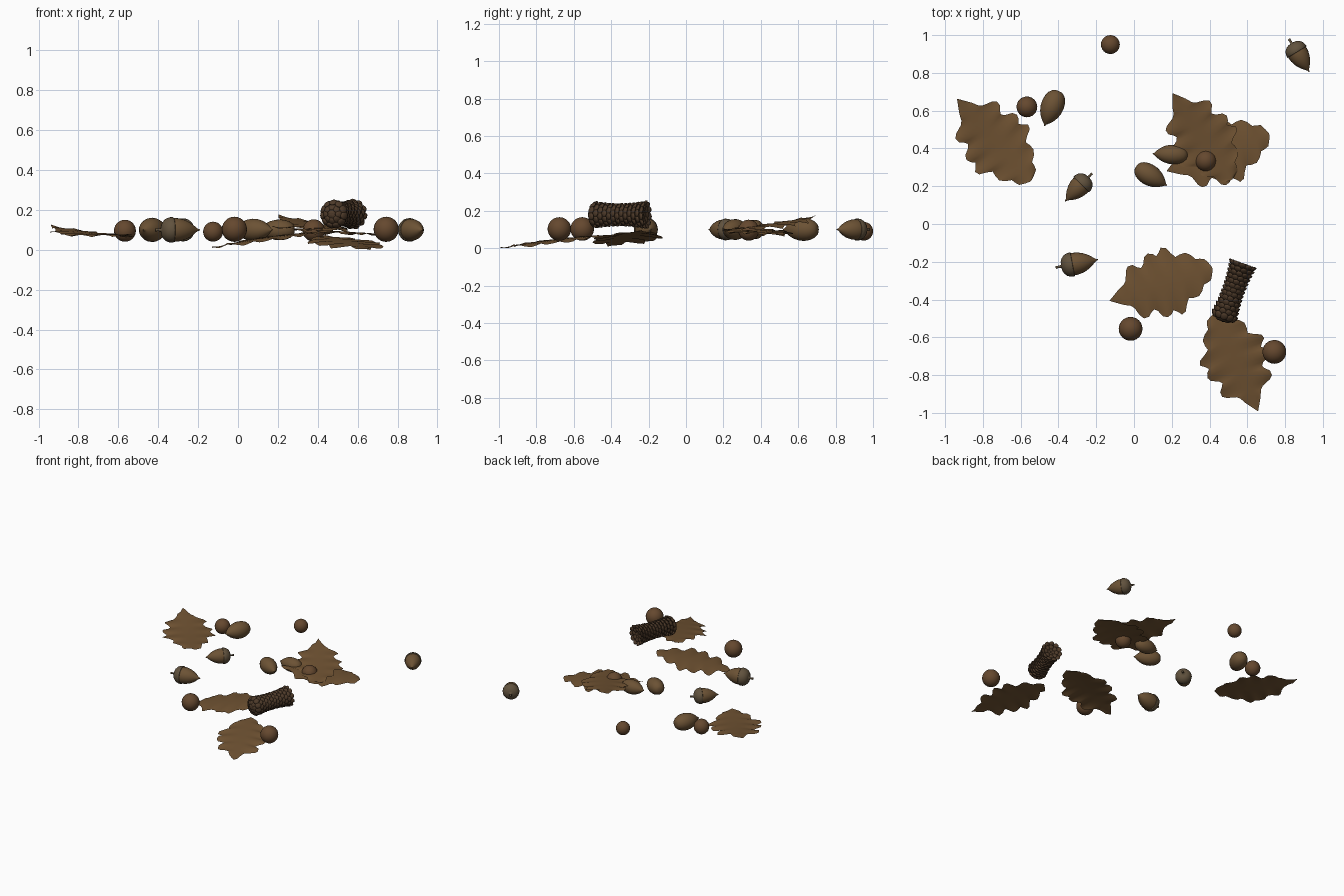
import bpy, bmesh, math
from mathutils import Vector, Matrix

if "Cube" in bpy.data.objects:
    bpy.data.objects.remove(bpy.data.objects["Cube"])


def material(name, rgb):
    m = bpy.data.materials.new(name)
    m.diffuse_color = (*rgb, 1)
    m.use_nodes = True
    m.node_tree.nodes["Principled BSDF"].inputs["Base Color"].default_value = m.diffuse_color
    return m


LEAF = material("leaf_brown", (0.16, 0.085, 0.032))
SHELL = material("acorn_shell", (0.15, 0.085, 0.035))
CAP = material("acorn_cap", (0.12, 0.085, 0.048))
NUT = material("nut_brown", (0.13, 0.065, 0.028))
CONE = material("cone_brown", (0.075, 0.042, 0.022))


def finish(bm, name, mat, matrix=Matrix()):
    me = bpy.data.meshes.new(name)
    bmesh.ops.recalc_face_normals(bm, faces=bm.faces)
    bm.to_mesh(me)
    bm.free()
    for p in me.polygons:
        p.use_smooth = True
    me.materials.append(mat)
    ob = bpy.data.objects.new(name, me)
    bpy.context.collection.objects.link(ob)
    ob.matrix_world = matrix
    return ob


def lathe(name, profile, mat, matrix, n=24):
    # revolve (x, radius) points around the local x axis
    bm = bmesh.new()
    rings = []
    for x, r in profile:
        if r == 0:
            rings.append([bm.verts.new((x, 0, 0))] * n)
        else:
            rings.append([bm.verts.new((x, r * math.cos(2 * math.pi * i / n),
                                        r * math.sin(2 * math.pi * i / n))) for i in range(n)])
    for a, b in zip(rings, rings[1:]):
        for i in range(n):
            j = (i + 1) % n
            bm.faces.new(list(dict.fromkeys((a[i], a[j], b[j], b[i]))))
    return finish(bm, name, mat, matrix)


# round nuts: x, y, radius
for k, (x, y, r) in enumerate([(-.125, .95, .05), (-.567, .62, .055), (-.018, -.555, .063),
                               (.743, -.677, .063), (.38, .335, .056)]):
    bm = bmesh.new()
    bmesh.ops.create_uvsphere(bm, u_segments=24, v_segments=14, radius=r)
    finish(bm, f"round_nut_{k + 1}", NUT, Matrix.Translation((x, y, .045 + r * .92)))

# acorns: stem/blunt end xy, tip xy, radius, has cap
BARE = [(0, 0), (.01, .3), (.04, .52), (.12, .76), (.24, .93), (.38, 1), (.52, .97), (.66, .84),
        (.78, .62), (.87, .38), (.92, .2), (.95, .1), (.98, .07), (1, 0)]
BODY = [(.3, .0), (.3, .93), (.42, .98), (.53, .95), (.65, .83), (.76, .63), (.85, .4),
        (.91, .2), (.95, .09), (.985, .06), (1, 0)]
HAT = [(0, 0), (0, .13), (.06, .1), (.13, .13), (.14, .4), (.17, .66), (.23, .9), (.31, 1.03),
       (.385, 1.06), (.4, 1.03), (.39, .9)]
for k, (a, t, r, cap) in enumerate([
        ((-.40, .705), (-.475, .518), .061, False),
        ((.01, .303), (.175, .203), .056, False),
        ((.285, .365), (.098, .372), .052, False),
        ((-.222, .268), (-.365, .12), .055, True),
        ((-.415, -.23), (-.19, -.188), .061, True),
        ((.82, .98), (.928, .805), .056, True)]):
    a, t = Vector(a), Vector(t)
    d = t - a
    mw = (Matrix.Translation((a.x, a.y, .1)) @ Matrix.Rotation(math.atan2(d.y, d.x), 4, 'Z'))
    fit = lambda prof: [(s * d.length, q * r) for s, q in prof]
    lathe(f"acorn_{k + 1}", fit(BODY if cap else BARE), SHELL, mw)
    if cap:
        lathe(f"acorn_cap_{k + 1}", fit(HAT), CAP, mw)

# oak leaf half-width along its length (tip at 0)
EDGE = [(0, 0), (.06, .035), (.13, .075), (.19, .10), (.22, .13), (.25, .21), (.28, .245), (.33, .245),
        (.37, .21), (.40, .195), (.43, .22), (.46, .28), (.50, .30), (.54, .285), (.57, .255),
        (.60, .28), (.63, .315), (.67, .30), (.70, .24), (.73, .195), (.77, .205), (.82, .205),
        (.86, .17), (.89, .12), (.92, .115), (.96, .10), (.985, .05), (1, .01)]
HALF = 6


def leaf(name, tip, base, sag=0.0):
    tip, base = Vector(tip), Vector(base)
    axis = base - tip
    L = axis.length
    side = Vector((-axis.y, axis.x, 0)).normalized()
    bm = bmesh.new()
    rows = []
    for s, w in EDGE:
        row = []
        for i in range(-HALF, HALF + 1):
            f = i / HALF
            t = f * w * L * 1.02
            p = tip + axis * (s - .03 * abs(f) * math.sin(math.pi * s)) + side * t
            p.z += -sag * math.sin(math.pi * s)
            p.z += -.012 * f * f * (w / .3) + .007 * f * f * math.sin(s * 36 + (1 if f > 0 else 2.5))
            p.z = max(p.z, 0)
            row.append(bm.verts.new(p))
        rows.append(row)
    for a, b in zip(rows, rows[1:]):
        for i in range(2 * HALF):
            bm.faces.new((a[i], a[i + 1], b[i + 1], b[i]))
    bmesh.ops.remove_doubles(bm, verts=bm.verts, dist=1e-5)
    finish(bm, name, LEAF)


leaf("leaf_1", (-.937, .663, .12), (-.546, .228, .075), .012)
leaf("leaf_2", (.203, .693, .172), (.515, .233, .10), .006)
leaf("leaf_3", (.172, .28, .115), (.715, .476, .08), 0)
leaf("leaf_4", (-.13, -.407, .01), (.414, -.233, .092), -.012)
leaf("leaf_5", (.657, -.992, 0), (.43, -.468, .07), -.008)

# pine cone: core with rings of overlapping scales, slightly waisted
mw = (Matrix.Translation((.525, -.355, .179)) @
      Matrix.Rotation(math.atan2(.30, .107), 4, 'Z'))
lathe("cone_core", [(-.14, 0), (-.14, .035), (0, .045), (.12, .045), (.12, 0)], CONE, mw)
bm = bmesh.new()


def scale_piece(x, r, ang, lean, size):
    m = (Matrix.Rotation(ang, 4, 'X') @ Matrix.Translation((x, 0, r)) @
         Matrix.Rotation(-lean, 4, 'Y') @
         Matrix.Diagonal((size * 1.05, size, size * .42, 1)))
    bmesh.ops.create_icosphere(bm, subdivisions=2, radius=1, matrix=m)


RINGS, PER = 13, 11
for i in range(RINGS):
    u = i / (RINGS - 1) * 2 - 1
    r = .047 + .012 * u * u
    for j in range(PER):
        scale_piece(u * .142, r, (j + .5 * (i % 2)) * 2 * math.pi / PER,
                    math.radians(42 + 10 * u), .0215)
# closing rings at both ends
for x, r, n, lean in [(-.156, .036, 8, 50), (-.16, .014, 4, 60),
                      (.138, .034, 8, 65), (.132, .012, 4, 75)]:
    for j in range(n):
        scale_piece(x, r, j * 2 * math.pi / n, math.radians(lean), .02)
finish(bm, "pine_cone_scales", CONE, mw)
